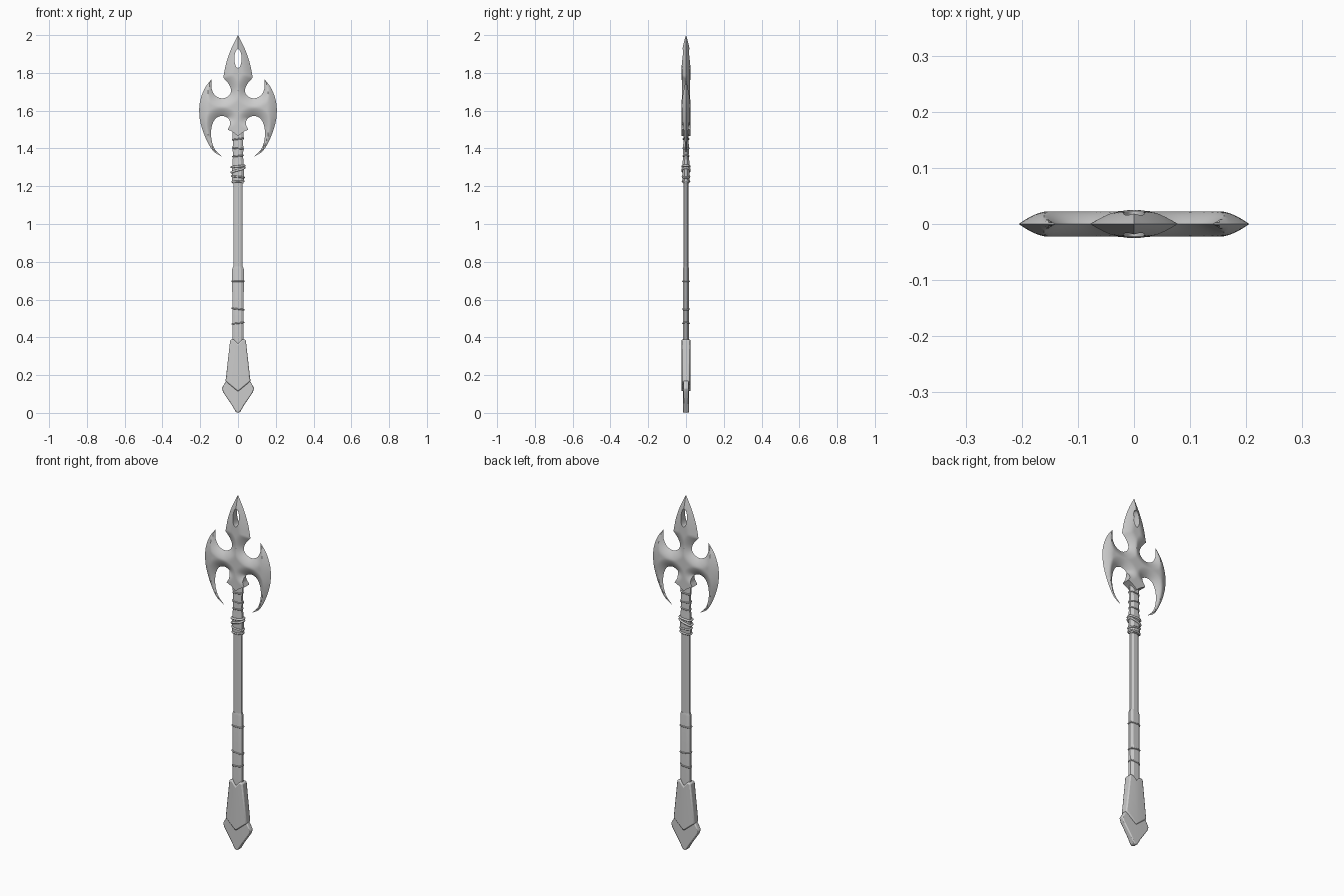
import bpy, bmesh, math
from mathutils import Vector
from mathutils.geometry import delaunay_2d_cdt, intersect_point_line

if "Cube" in bpy.data.objects:
    bpy.data.objects.remove(bpy.data.objects["Cube"])


def make_object(name, bm, angle=30):
    bmesh.ops.recalc_face_normals(bm, faces=bm.faces[:])
    me = bpy.data.meshes.new(name)
    bm.to_mesh(me)
    bm.free()
    for p in me.polygons:
        p.use_smooth = True
    me.set_sharp_from_angle(angle=math.radians(angle))
    ob = bpy.data.objects.new(name, me)
    bpy.context.collection.objects.link(ob)
    return ob


def spline(pts, steps=5):
    """Catmull-Rom through pts, last point left out."""
    p = [Vector(q) for q in pts]
    p = [2 * p[0] - p[1]] + p + [2 * p[-1] - p[-2]]
    out = []
    for i in range(1, len(p) - 2):
        a, b, c, d = p[i - 1:i + 3]
        for s in range(steps):
            t = s / steps
            out.append(0.5 * (2 * b + (c - a) * t + (2 * a - 5 * b + 4 * c - d) * t * t
                              + (3 * b - a - 3 * c + d) * t ** 3))
    return out


def inside(p, poly):
    hit = False
    for a, b in zip(poly, poly[1:] + poly[:1]):
        if (a.y > p.y) != (b.y > p.y) and p.x < (b.x - a.x) * (p.y - a.y) / (b.y - a.y) + a.x:
            hit = not hit
    return hit


# Axe head: right half of the outline, smooth runs between sharp corners
runs = [
    [(0, 2.0), (.037, 1.925), (.063, 1.85), (.078, 1.775)],
    [(.078, 1.775), (.05, 1.742), (.037, 1.71), (.046, 1.682), (.08, 1.665),
     (.118, 1.678), (.139, 1.715), (.14, 1.768)],
    [(.14, 1.768), (.178, 1.715), (.202, 1.645), (.204, 1.57), (.19, 1.505),
     (.162, 1.435), (.13, 1.385), (.087, 1.357)],
    [(.087, 1.357), (.125, 1.40), (.142, 1.46), (.138, 1.52), (.117, 1.56),
     (.082, 1.572), (.05, 1.557), (.042, 1.527), (.055, 1.5)],
    [(.055, 1.5), (.028, 1.487), (0, 1.465)],
]
half = [p for r in runs for p in spline(r)] + [Vector((0, 1.465))]
outline = half + [Vector((-p.x, p.y)) for p in reversed(half[1:-1])]
hole = [Vector((.019 * math.cos(a), 1.876 + .05 * math.sin(a)))
        for a in (i * math.tau / 24 for i in range(24))]
n, h = len(outline), len(hole)
segs = [(a, b) for a, b in zip(outline, outline[1:] + outline[:1])
        if not (abs(a.x + b.x) < .12 and a.y < 1.56)]  # socket stays thick


def edge_distance(p):
    best = 1.0
    for a, b in segs:
        q, t = intersect_point_line(p, a, b)
        q = a if t < 0 else b if t > 1 else q.xy
        best = min(best, (p - q.xy).length)
    return best


def thickness(p):
    u = min(1, edge_distance(p) / .05)
    return .0225 * (1 - (1 - u) ** 1.6)


points = outline + hole
edges = [(i, (i + 1) % n) for i in range(n)] + [(n + i, n + (i + 1) % h) for i in range(h)]
step = .008
for i in range(-26, 27):
    for j in range(82):
        p = Vector((i * step, 1.354 + j * step))
        if inside(p, outline) and not inside(p, hole):
            if min((p - q).length for q in points[:n + h]) > .004:
                points.append(p)
cv, _, cf, *_ = delaunay_2d_cdt(points, edges, [], 0, 1e-6)
tris = []
for f in cf:
    c = sum((cv[i] for i in f), Vector((0, 0))) / len(f)
    if inside(c, outline) and not inside(c, hole):
        tris.append(f)
bm = bmesh.new()
front, back = {}, {}
for i in {i for f in tris for i in f}:
    t = thickness(cv[i])
    front[i] = bm.verts.new((cv[i].x, -t, cv[i].y))
    back[i] = bm.verts.new((cv[i].x, t, cv[i].y))
count = {}
for f in tris:
    bm.faces.new([front[i] for i in f])
    bm.faces.new([back[i] for i in reversed(f)])
    for a, b in zip(f, list(f[1:]) + [f[0]]):
        count.setdefault(frozenset((a, b)), []).append((a, b))
for uses in count.values():
    if len(uses) == 1:  # rim walls
        a, b = uses[0]
        bm.faces.new([front[b], front[a], back[a], back[b]])
bmesh.ops.remove_doubles(bm, verts=bm.verts[:], dist=1e-4)
make_object("axe_head", bm, 40)


# Shaft: flattened octagon lofted through (z, half width, half depth)
def loft(name, sections):
    bm = bmesh.new()
    unit = [(1, .4), (.5, 1), (-.5, 1), (-1, .4), (-1, -.4), (-.5, -1), (.5, -1), (1, -.4)]
    rings = [[bm.verts.new((x * rx, y * ry, z)) for x, y in unit] for z, rx, ry in sections]
    for a, b in zip(rings, rings[1:]):
        for i in range(8):
            j = (i + 1) % 8
            bm.faces.new((a[i], a[j], b[j], b[i]))
    bm.faces.new(rings[0][::-1])
    bm.faces.new(rings[-1])
    return make_object(name, bm, 25)


loft("shaft", [(.3, .025, .013), (1.5, .025, .013)])
loft("lower_grip", [(.33, .029, .016), (.76, .031, .016), (.775, .026, .0135)])
loft("upper_grip", [(1.215, .028, .016), (1.23, .032, .018), (1.33, .03, .018), (1.36, .026, .014),
                    (1.4, .029, .017), (1.43, .026, .014), (1.46, .03, .012), (1.5, .03, .012)])


# Cord wraps: slanted oval loops
def wrap(name, z, rx, ry, r, tilt):
    cu = bpy.data.curves.new(name, 'CURVE')
    cu.dimensions = '3D'
    cu.bevel_depth = r
    cu.bevel_resolution = 2
    sp = cu.splines.new('POLY')
    sp.points.add(23)
    for i, p in enumerate(sp.points):
        a = i * math.tau / 24
        c, s = math.cos(a), math.sin(a)
        p.co = (rx * math.copysign(abs(c) ** .7, c), ry * math.copysign(abs(s) ** .7, s),
                z + tilt * c, 1)
    sp.use_cyclic_u = True
    bpy.context.collection.objects.link(bpy.data.objects.new(name, cu))


for k, args in enumerate([
        (.475, .03, .016, .004, .004), (.55, .031, .016, .004, -.004), (.697, .031, .016, .004, 0),
        (1.225, .031, .018, .005, .002), (1.25, .032, .018, .005, -.004),
        (1.285, .034, .019, .006, .012), (1.305, .034, .019, .006, .004),
        (1.36, .027, .015, .004, .003), (1.4, .028, .016, .004, -.003),
        (1.45, .028, .014, .004, .004)]):
    wrap(f"cord_wrap_{k + 1}", *args)


# Pommel plates: mirrored outlines with a raised centre ridge
def plate(name, half, depth, slope, bevel):
    bm = bmesh.new()
    layers = []
    for side in (-1, 1):
        v = {}
        for m in (1, -1):
            for i, (x, z) in enumerate(half):
                v[m, i] = v[1, i] if m < 0 and x == 0 else bm.verts.new(
                    (m * x, side * (depth - slope * x), z))
            bm.faces.new([v[m, i] for i in range(len(half))])
        layers.append(v)
    f, b = layers
    for m in (1, -1):
        for i in range(len(half) - 1):
            bm.faces.new((f[m, i], f[m, i + 1], b[m, i + 1], b[m, i]))
    ob = make_object(name, bm, 20)
    mod = ob.modifiers.new("bevel", 'BEVEL')
    mod.width = bevel
    mod.segments = 2
    mod.limit_method = 'ANGLE'
    mod.angle_limit = math.radians(40)


plate("pommel_sleeve", [(0, .365), (.022, .39), (.041, .388), (.066, .168), (.054, .158),
                        (0, .113)], .025, .08, .006)
plate("pommel_tip", [(0, .13), (.062, .172), (.086, .13), (.078, .108), (.035, .045),
                     (.012, .006), (0, 0)], .016, .03, .005)
